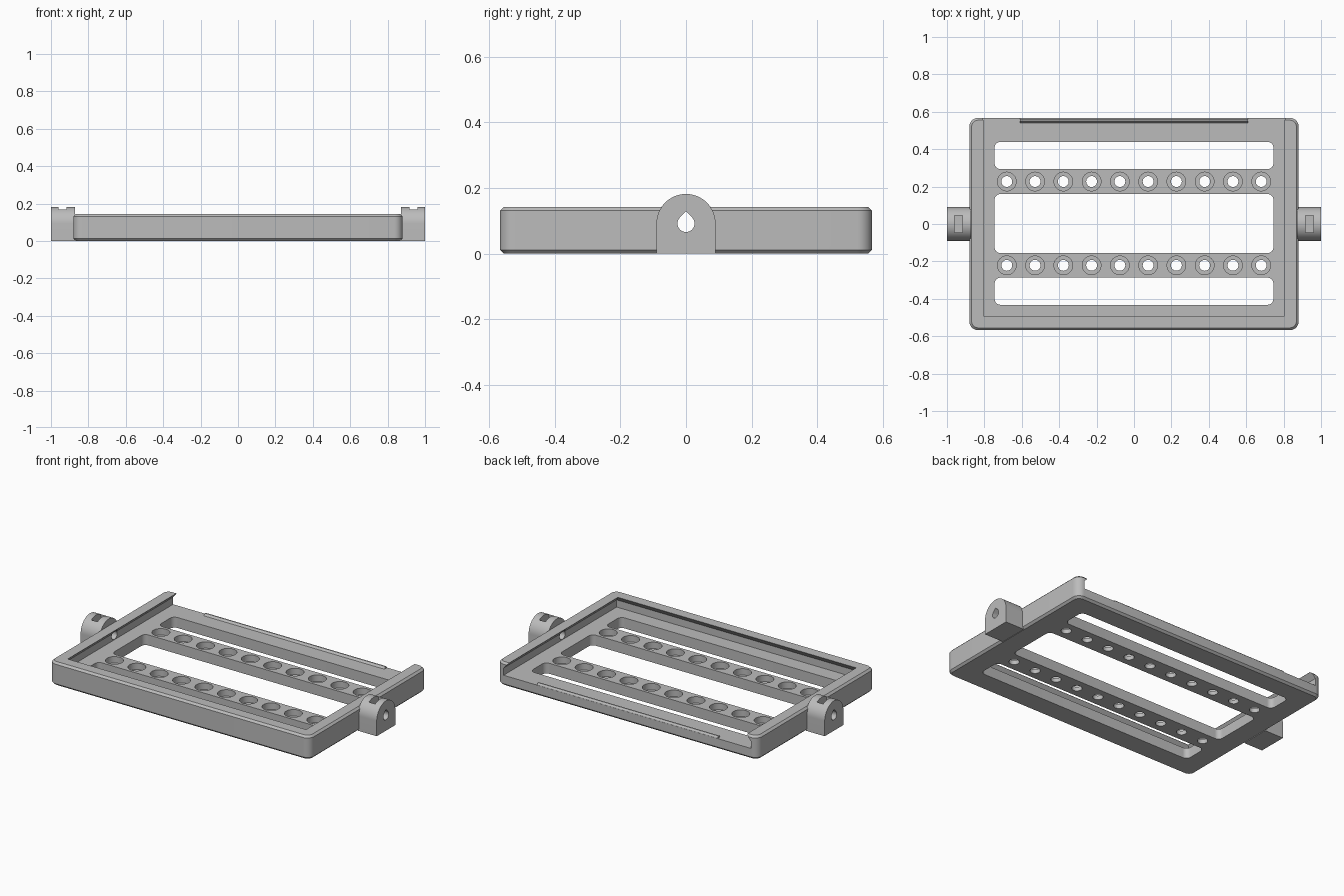
import bpy, bmesh
from math import sin, cos, pi, radians

if "Cube" in bpy.data.objects:
    bpy.data.objects.remove(bpy.data.objects["Cube"])

grey = bpy.data.materials.new("plain_grey")
grey.use_nodes = True
colour = (0.5, 0.5, 0.5, 1)
grey.diffuse_color = colour
grey.node_tree.nodes["Principled BSDF"].inputs["Base Color"].default_value = colour

FLOOR, TOP = 0.064, 0.143
BACK = 0.567
LUG_Z = 0.092


def arc(cx, cy, r, start, end, n):
    steps = [radians(start + (end - start) * i / n) for i in range(n + 1)]
    return [(cx + r * cos(a), cy + r * sin(a)) for a in steps]


def circle(cx, cy, r, n=32):
    return arc(cx, cy, r, 0, 360, n)[:-1]


def rounded(x0, x1, y0, y1, r, n=8):
    return (arc(x1 - r, y1 - r, r, 0, 90, n) + arc(x0 + r, y1 - r, r, 90, 180, n)
            + arc(x0 + r, y0 + r, r, 180, 270, n) + arc(x1 - r, y0 + r, r, 270, 360, n))


def box(x0, x1, y0, y1):
    return [(x0, y0), (x1, y0), (x1, y1), (x0, y1)]


def loft(bm, sections, axis="z"):
    """Solid through outlines given as (outline, position along axis)."""
    rings = []
    for outline, h in sections:
        pts = [(a, b, h) if axis == "z" else (h, a, b) for a, b in outline]
        rings.append([bm.verts.new(p) for p in pts])
    n = len(rings[0])
    for low, high in zip(rings, rings[1:]):
        for i in range(n):
            j = (i + 1) % n
            bm.faces.new((low[i], low[j], high[j], high[i]))
    bm.faces.new(rings[0][::-1])
    bm.faces.new(rings[-1])


def make(name, solids):
    """One object from a list of (sections, axis) solids."""
    bm = bmesh.new()
    for sections, axis in solids:
        loft(bm, sections, axis)
    bmesh.ops.recalc_face_normals(bm, faces=bm.faces)
    mesh = bpy.data.meshes.new(name)
    bm.to_mesh(mesh)
    bm.free()
    mesh.materials.append(grey)
    ob = bpy.data.objects.new(name, mesh)
    bpy.context.collection.objects.link(ob)
    return ob


def activate(ob):
    bpy.ops.object.select_all(action="DESELECT")
    ob.select_set(True)
    bpy.context.view_layer.objects.active = ob


def cut(ob, solids):
    cutter = make("cutter", solids)
    cutter.hide_render = True
    mod = ob.modifiers.new("cut", "BOOLEAN")
    mod.operation, mod.solver, mod.object = "DIFFERENCE", "EXACT", cutter
    activate(ob)
    bpy.ops.object.modifier_apply(modifier=mod.name)
    bpy.data.objects.remove(cutter)


def smooth(ob):
    activate(ob)
    bpy.ops.object.shade_smooth_by_angle(angle=radians(30))


# Tray block with rounded corners and bevelled top and bottom edges
def tray_outline(inset):
    return rounded(-0.88 + inset, 0.88 - inset, -BACK + inset, BACK - inset, 0.045 - inset)


bevel = 0.012
tray = make("tray", [([(tray_outline(bevel), 0), (tray_outline(0), bevel),
                       (tray_outline(0), TOP - bevel), (tray_outline(bevel), TOP)], "z")])

# Undercut recess, open at the back
def recess(grow):
    return box(-0.805 - grow, 0.805 + grow, -0.493 - grow, 0.7)


cut(tray, [([(recess(0.03), FLOOR), (recess(0.03), 0.108), (recess(0), TOP - 0.001),
             (recess(0), 0.3)], "z")])

# Three long windows through the floor
windows = [(-0.432, -0.287), (-0.155, 0.16), (0.294, 0.439)]
cut(tray, [([(rounded(-0.745, 0.745, a, b, 0.03), h) for h in (-0.1, 0.1)], "z")
           for a, b in windows])

# Counterbored holes along both crossbars
holes = []
for y in (-0.221, 0.227):
    for i in range(10):
        x = -0.68 + i * 1.36 / 9
        holes.append(([(circle(x, y, r), h) for r, h in
                       ((0.029, -0.1), (0.029, 0.025), (0.05, 0.025), (0.05, 0.1))], "z"))
cut(tray, holes)

# Teardrop pivot hole through both side walls
teardrop = arc(0, LUG_Z, 0.026, 135, 405, 24) + [(0, LUG_Z + 0.037)]
pivot = [([(teardrop, -1.2), (teardrop, 1.2)], "x")]
cut(tray, pivot)
smooth(tray)

# Arched lugs with a pivot hole and a nut slot
arch = [(-0.09, 0), (0.09, 0)] + arc(0, LUG_Z, 0.09, 0, 180, 32)
for side, name in ((1, "left_lug"), (-1, "right_lug")):
    lug = make(name, [([(arch, side * 0.872), (arch, side)], "x")])
    cut(lug, pivot)
    x0, x1 = sorted((side * 0.917, side * 0.959))
    cut(lug, [([(box(x0, x1, -0.046, 0.046), h) for h in (0.045, 0.3)], "z")])
    smooth(lug)

# Low catch ridge along the open back edge
ridge = [(0.541, FLOOR - 0.004), (0.567, FLOOR - 0.004), (0.565, FLOOR + 0.004),
         (0.558, FLOOR + 0.012), (0.551, FLOOR + 0.012), (0.541, FLOOR)]
make("catch_ridge", [([(ridge, -0.61), (ridge, 0.61)], "x")])
